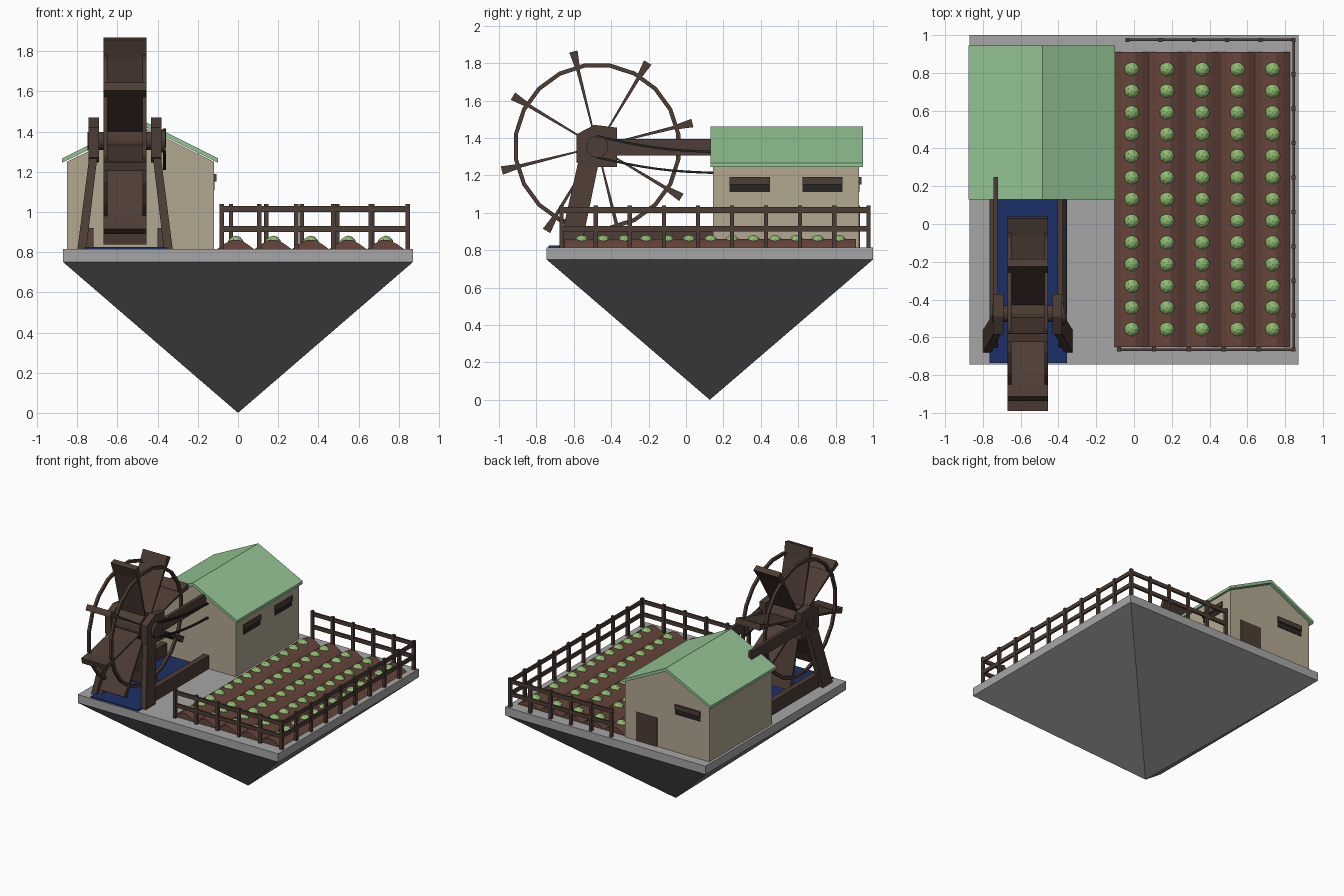
import bpy, bmesh, math
from mathutils import Vector, Matrix

if "Cube" in bpy.data.objects:
    bpy.data.objects.remove(bpy.data.objects["Cube"])


def mat(name, r, g, b):
    m = bpy.data.materials.new(name)
    m.diffuse_color = (r, g, b, 1)
    m.use_nodes = True
    m.node_tree.nodes["Principled BSDF"].inputs["Base Color"].default_value = m.diffuse_color
    return m


WOOD = mat("dark_wood", 0.075, 0.045, 0.035)
DARK = mat("black_glass", 0.018, 0.018, 0.018)
WALL = mat("plaster", 0.45, 0.39, 0.28)
ROOF = mat("green_roof", 0.30, 0.56, 0.30)
SOIL = mat("soil", 0.14, 0.06, 0.045)
LEAF = mat("leaf", 0.27, 0.50, 0.16)
WATER = mat("water", 0.012, 0.03, 0.14)
STONE = mat("stone", 0.38, 0.38, 0.38)
ROCK = mat("rock", 0.20, 0.20, 0.20)


def finish(bm, name, m):
    bmesh.ops.recalc_face_normals(bm, faces=bm.faces)
    me = bpy.data.meshes.new(name)
    bm.to_mesh(me)
    bm.free()
    ob = bpy.data.objects.new(name, me)
    me.materials.append(m)
    bpy.context.collection.objects.link(ob)
    return ob


def add_box(bm, x0, x1, y0, y1, z0, z1):
    mx = Matrix.Translation(((x0 + x1) / 2, (y0 + y1) / 2, (z0 + z1) / 2))
    bmesh.ops.create_cube(bm, size=1, matrix=mx @ Matrix.Diagonal((x1 - x0, y1 - y0, z1 - z0, 1)))


def box(name, m, *b):
    bm = bmesh.new()
    add_box(bm, *b)
    return finish(bm, name, m)


def add_prism(bm, a, b):
    # solid between two matching loops of points
    va, vb = [bm.verts.new(p) for p in a], [bm.verts.new(p) for p in b]
    n = len(va)
    bm.faces.new(va)
    bm.faces.new(vb[::-1])
    for i in range(n):
        bm.faces.new((va[i], vb[i], vb[(i + 1) % n], va[(i + 1) % n]))


def prism_y(name, m, prof, y0, y1):
    bm = bmesh.new()
    add_prism(bm, [(x, y0, z) for x, z in prof], [(x, y1, z) for x, z in prof])
    return finish(bm, name, m)


def add_prism_x(bm, prof, x0, x1):
    add_prism(bm, [(x0, y, z) for y, z in prof], [(x1, y, z) for y, z in prof])


G = 0.815

# floating slab with the inverted rock below
box("platform", STONE, -0.87, 0.87, -0.745, 1.0, 0.75, G)
bm = bmesh.new()
base = [bm.verts.new(p) for p in ((-.87, -.745, .75), (.87, -.745, .75), (.87, 1, .75), (-.87, 1, .75))]
tip = bm.verts.new((0, 0.127, 0))
bm.faces.new(base)
for i in range(4):
    bm.faces.new((base[i], base[(i + 1) % 4], tip))
finish(bm, "rock_base", ROCK)

# house
prism_y("house_walls", WALL, [(-.85, G), (-.12, G), (-.12, 1.25), (-.485, 1.43), (-.85, 1.25)], 0.145, 0.925)
prism_y("house_roof", ROOF, [(-.875, 1.245), (-.485, 1.435), (-.10, 1.245), (-.10, 1.267),
                             (-.485, 1.46), (-.875, 1.267)], 0.13, 0.945)
for i, y in enumerate((0.34, 0.73)):
    box(f"side_window_{i}", DARK, -.13, -.117, y - .108, y + .108, 1.11, 1.16)
    box(f"side_shutter_{i}", WOOD, -.13, -.108, y - .108, y + .108, 1.152, 1.19)
box("back_window", DARK, -.775, -.555, .91, .928, 1.11, 1.16)
box("back_shutter", WOOD, -.775, -.555, .91, .938, 1.152, 1.19)
box("back_door", WOOD, -.40, -.215, .91, .929, G, 1.04)

# planted rows
bm_s, bm_p = bmesh.new(), bmesh.new()
for i in range(5):
    cx = -0.012 + i * 0.1865
    prof = [(-.092, G), (-.055, .842), (-.02, .86), (.02, .86), (.055, .842), (.092, G)]
    add_prism(bm_s, [(cx + x, -.65, z) for x, z in prof], [(cx + x, .91, z) for x, z in prof])
    for j in range(13):
        bmesh.ops.create_icosphere(bm_p, subdivisions=2, radius=0.042,
                                   matrix=Matrix.Translation((cx, -.557 + j * .1147, .84)))
finish(bm_s, "soil_rows", SOIL)
finish(bm_p, "crops", LEAF)

# fence on three sides
bm = bmesh.new()
posts = [(-.08 + i * .185, -.665) for i in range(6)] + [(-.035 + i * .176, .975) for i in range(6)]
posts += [(.845, -.665 + i * .1822) for i in range(1, 9)]
for x, y in posts:
    add_box(bm, x - .011, x + .011, y - .011, y + .011, G, 1.04)
for z in (.90, 1.0):
    add_box(bm, -.09, .85, -.672, -.658, z, z + .03)
    add_box(bm, -.045, .85, .968, .982, z, z + .03)
    add_box(bm, .838, .852, -.672, .982, z, z + .03)
finish(bm, "fence", WOOD)

# water channel and side boards
box("water", WATER, -.765, -.355, -.735, .145, G, .825)
for n, x in (("left", -.765), ("right", -.40)):
    bm = bmesh.new()
    add_prism_x(bm, [(-.66, G), (.145, G), (.145, .92), (-.60, .92)], x, x + .045)
    finish(bm, f"channel_board_{n}", WOOD)

# water wheel
CX, CY, CZ = -.562, -.475, 1.353
HW = .107


def polar(r, a, t=0):
    return (CY + r * math.cos(a) - t * math.sin(a), CZ + r * math.sin(a) + t * math.cos(a))


bm = bmesh.new()
for k in range(8):
    a = math.radians(14 + 45 * k)
    add_prism_x(bm, [polar(.08, a, -.004), polar(.46, a, -.01), polar(.46, a, .01), polar(.08, a, .004)],
                CX - HW, CX + HW)
    add_prism_x(bm, [polar(.43, a, -.012), polar(.525, a, -.023), polar(.525, a, .023), polar(.43, a, .012)],
                CX - HW, CX + HW)
finish(bm, "wheel_paddles", WOOD)
for n, x0 in (("left", CX - HW), ("right", CX + HW - .02)):
    bm = bmesh.new()
    N = 20
    loops = []
    for k in range(N):
        a = math.tau * (k + .5) / N
        loops.append([bm.verts.new((x, *polar(r, a))) for x, r in
                      ((x0, .428), (x0 + .02, .428), (x0 + .02, .45), (x0, .45))])
    for k in range(N):
        p, q = loops[k], loops[(k + 1) % N]
        for j in range(4):
            bm.faces.new((p[j], q[j], q[(j + 1) % 4], p[(j + 1) % 4]))
    finish(bm, f"wheel_rim_{n}", WOOD)


def disc(name, r, x0, x1, n=16):
    bm = bmesh.new()
    add_prism_x(bm, [polar(r, math.tau * k / n) for k in range(n)], x0, x1)
    return finish(bm, name, WOOD)


disc("wheel_drum", .10, CX - HW, CX + HW)
disc("axle", .045, -.75, -.37)
disc("belt_pulley", .058, -.385, -.36)

# bearing blocks, splayed legs and beams into the house
for n, s in (("left", -1), ("right", 1)):
    bm = bmesh.new()
    x0, x1 = CX + s * .13, CX + s * .182
    add_prism_x(bm, [(-.585, 1.27), (-.55, 1.245), (-.37, 1.245), (-.37, 1.455), (-.49, 1.47), (-.585, 1.42)], x0, x1)
    finish(bm, f"bearing_{n}", WOOD)
    bm = bmesh.new()
    xt, xb = CX + s * .155, CX + s * .215
    add_prism(bm, [(xt - .02, -.57, 1.30), (xt + .02, -.57, 1.30), (xt + .02, -.46, 1.30), (xt - .02, -.46, 1.30)],
              [(xb - .022, -.68, G), (xb + .022, -.68, G), (xb + .022, -.56, G), (xb - .022, -.56, G)])
    finish(bm, f"leg_{n}", WOOD)
    xm = CX + s * .17
    box(f"beam_{n}", WOOD, xm - .013, xm + .013, -.38, .25, 1.305, 1.395)

# sagging drive belt from the pulley
bm = bmesh.new()
for za, zb in ((1.41, 1.325), (1.297, 1.213)):
    pts = []
    for k in range(9):
        t = k / 8
        pts.append((-.477 + .64 * t, za + (zb - za) * t - .02 * math.sin(math.pi * t)))
    for (ya, z0), (yb, z1) in zip(pts, pts[1:]):
        add_prism_x(bm, [(ya, z0 - .006), (yb, z1 - .006), (yb, z1 + .006), (ya, z0 + .006)], -.372, -.358)
finish(bm, "drive_belt", DARK)
